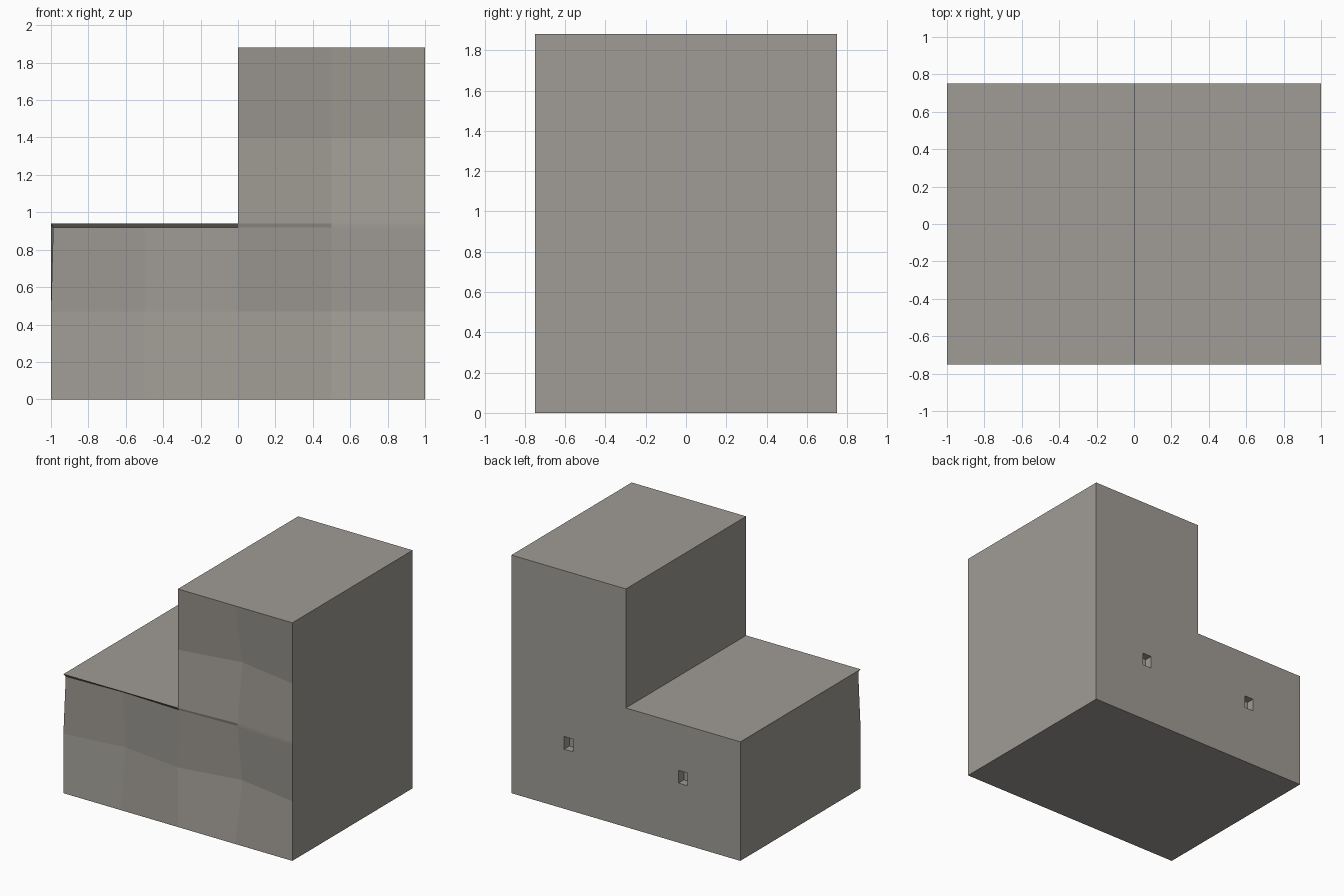
import bpy, bmesh

cube = bpy.data.objects.get("Cube")
if cube:
    bpy.data.objects.remove(cube, do_unlink=True)

stone = bpy.data.materials.new("warm grey stone")
stone.use_nodes = True
COLOUR = (0.35, 0.33, 0.30, 1)
stone.diffuse_color = COLOUR
stone.node_tree.nodes["Principled BSDF"].inputs["Base Color"].default_value = COLOUR

COLUMNS = [-1, -0.5, 0, 0.5, 1]
ROWS = [0, 0.47, 0.92, 0.94, 1.4, 1.88]
STEP = 3            # row index of the low block's top
HALF_DEPTH = 0.75


def dent(c, r):
    """Depth pushed into the rough front at a grid point."""
    if c % 2 == 0 or r in (0, 5) or (c == 1 and r == STEP):
        return 0.012 if r == 2 and c < 3 else 0
    return (0.065 if c == 1 else 0.09) if r in (1, 4) else 0.03


# Stepped body: chiselled front grid, extruded to a flat back
bm = bmesh.new()
grid = {}
for c, x in enumerate(COLUMNS):
    for r, z in enumerate(ROWS):
        if c >= 2 or r <= STEP:
            nick = 0.012 if (c, r) == (0, 2) else 0
            grid[c, r] = bm.verts.new((x + nick, dent(c, r) - HALF_DEPTH, z))
for c in range(4):
    for r in range(5):
        corners = [(c, r), (c + 1, r), (c + 1, r + 1), (c, r + 1)]
        if all(k in grid for k in corners):
            bm.faces.new([grid[k] for k in corners])

result = bmesh.ops.extrude_face_region(bm, geom=bm.faces[:], use_keep_orig=True)
for v in result["geom"]:
    if isinstance(v, bmesh.types.BMVert):
        v.co.y = HALF_DEPTH
        v.co.x = round(v.co.x * 2) / 2
bmesh.ops.dissolve_limit(bm, angle_limit=0.002, verts=bm.verts[:], edges=bm.edges[:])
bmesh.ops.recalc_face_normals(bm, faces=bm.faces[:])
mesh = bpy.data.meshes.new("stepped_block")
bm.to_mesh(mesh)
bm.free()
mesh.materials.append(stone)
block = bpy.data.objects.new("stepped_block", mesh)
bpy.context.collection.objects.link(block)

# Small square sockets in the back
for side, x in (("left", 0.5), ("right", -0.5)):
    bpy.ops.mesh.primitive_cube_add(size=1, location=(x, HALF_DEPTH, 0.52))
    cutter = bpy.context.object
    cutter.name = side + "_socket_cutter"
    cutter.scale = (0.08, 0.13, 0.1)
    cutter.data.materials.append(stone)
    cutter.hide_render = True
    cutter.display_type = 'WIRE'
    cut = block.modifiers.new(side + "_socket", 'BOOLEAN')
    cut.operation = 'DIFFERENCE'
    cut.solver = 'EXACT'
    cut.object = cutter
